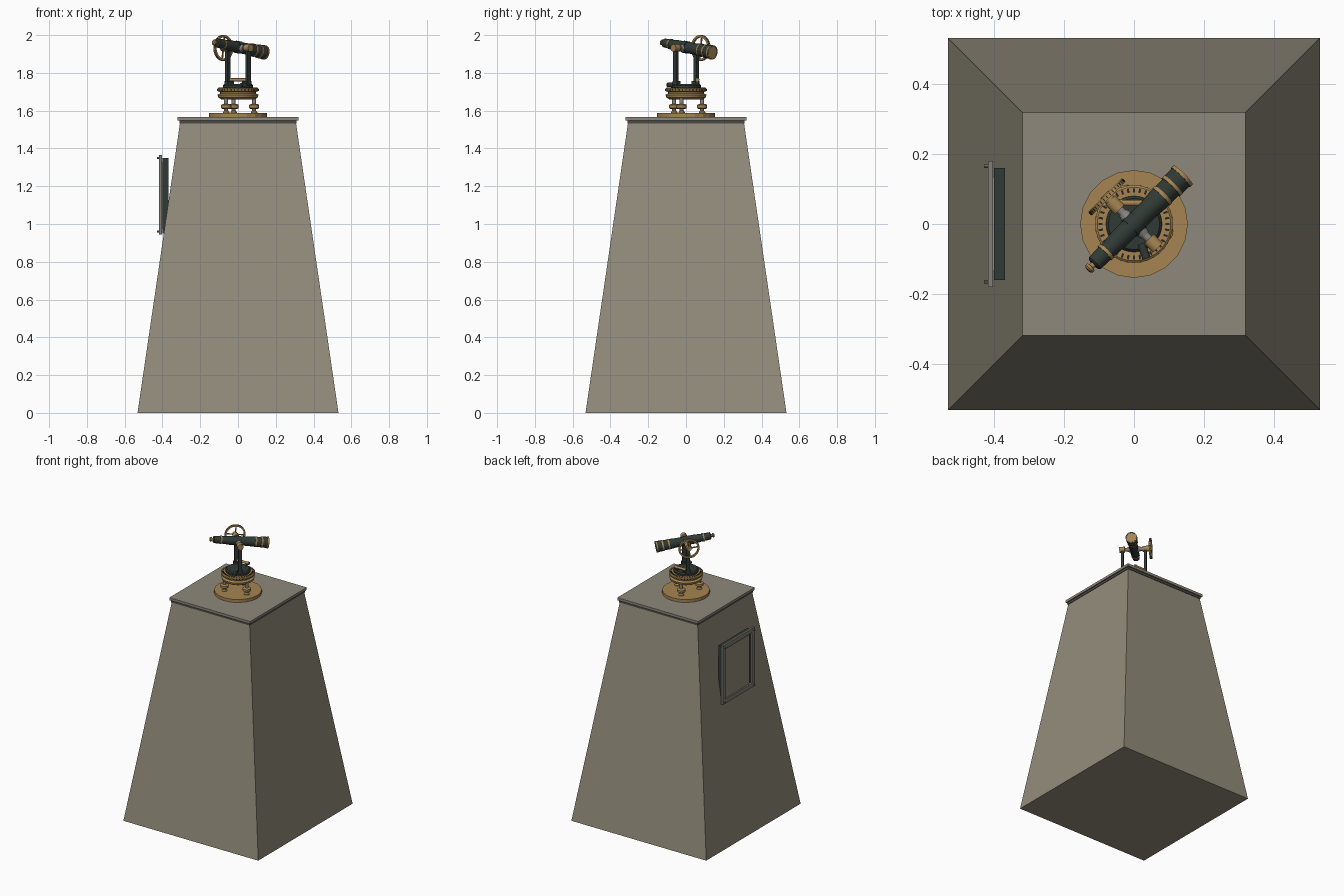
import bpy, bmesh, math
from mathutils import Matrix

if "Cube" in bpy.data.objects:
    bpy.data.objects.remove(bpy.data.objects["Cube"])

T = Matrix.Translation
def R(deg, axis): return Matrix.Rotation(math.radians(deg), 4, axis)

def material(name, rgb):
    m = bpy.data.materials.new(name)
    m.diffuse_color = (*rgb, 1)
    m.use_nodes = True
    m.node_tree.nodes["Principled BSDF"].inputs["Base Color"].default_value = m.diffuse_color
    return m

STONE = material("pier_stone", (0.29, 0.265, 0.20))
CAPST = material("cap_stone", (0.27, 0.25, 0.20))
LEAD = material("dark_joint", (0.07, 0.068, 0.06))
BRASS = material("brass", (0.38, 0.235, 0.085))
GREEN = material("dark_green_enamel", (0.030, 0.042, 0.036))
STEEL = material("steel", (0.24, 0.23, 0.22))
FRAME = material("frame_grey", (0.22, 0.21, 0.175))
BLACK = material("black_marks", (0.02, 0.02, 0.018))

def finish(name, bm, mat, smooth=True):
    bmesh.ops.recalc_face_normals(bm, faces=bm.faces[:])
    me = bpy.data.meshes.new(name)
    bm.to_mesh(me)
    bm.free()
    me.materials.append(mat)
    ob = bpy.data.objects.new(name, me)
    bpy.context.collection.objects.link(ob)
    if smooth:
        bpy.ops.object.select_all(action='DESELECT')
        ob.select_set(True)
        bpy.context.view_layer.objects.active = ob
        bpy.ops.object.shade_smooth_by_angle(angle=math.radians(35))
    return ob

def lathe(name, profile, mat, mtx=Matrix(), segs=24, closed=False, smooth=True):
    """Turn (radius, height) points about local z; open profiles get end caps."""
    bm = bmesh.new()
    rings = [[bm.verts.new((r * math.cos(2 * math.pi * i / segs),
                            r * math.sin(2 * math.pi * i / segs), z))
              for i in range(segs)] for r, z in profile]
    pairs = list(zip(rings, rings[1:])) + ([(rings[-1], rings[0])] if closed else [])
    for a, b in pairs:
        for i in range(segs):
            j = (i + 1) % segs
            bm.faces.new((a[i], a[j], b[j], b[i]))
    if not closed:
        bm.faces.new(rings[0])
        bm.faces.new(rings[-1])
    bm.transform(mtx)
    return finish(name, bm, mat, smooth)

def rod(name, r, z0, z1, mat, mtx=Matrix(), segs=20):
    return lathe(name, [(r, z0), (r, z1)], mat, mtx, segs)

def boxes(name, mat, items):
    """One object from several (size, matrix) boxes."""
    bm = bmesh.new()
    for size, mtx in items:
        bmesh.ops.create_cube(bm, size=1, matrix=mtx @ Matrix.Diagonal((*size, 1)))
    return finish(name, bm, mat, False)

# Tapered stone pier with a joint and cap slab
s2 = math.sqrt(2)
R45 = R(45, 'Z')
lathe("pier", [(0.532 * s2, 0), (0.307 * s2, 1.535)], STONE, R45, 4, smooth=False)
boxes("cap_joint", LEAD, [((0.622, 0.622, 0.017), T((0, 0, 1.5415)))])
boxes("cap_slab", CAPST, [((0.638, 0.638, 0.018), T((0, 0, 1.558)))])

# Inspection panel on the left face: dark box, stone door, frame and bolts
boxes("panel_box", GREEN, [((0.032, 0.32, 0.40), T((-0.384, 0, 1.15)))])
boxes("panel_door", STONE, [((0.008, 0.27, 0.35), T((-0.403, 0, 1.15)))])
boxes("panel_frame", FRAME,
      [((0.014, 0.03, 0.42), T((-0.410, s * 0.165, 1.155))) for s in (-1, 1)] +
      [((0.014, 0.30, 0.03), T((-0.410, 0, 1.155 + s * 0.195))) for s in (-1, 1)])
for sy in (-1, 1):
    for sz in (-1, 1):
        rod("frame_bolt", 0.005, 0.0, 0.013, STEEL,
            T((-0.416, sy * 0.165, 1.155 + sz * 0.195)) @ R(-90, 'Y'), 8)

# Base plate and levelling screws
lathe("base_plate", [(0.154, 1.566), (0.154, 1.588)], BRASS, segs=20, smooth=False)
for a in (-15, 105, 225):
    m = R(a, 'Z') @ T((0.0885, 0, 0))
    rod("levelling_screw", 0.011, 1.588, 1.675, STEEL, m, 12)
    lathe("screw_foot", [(0.018, 1.587), (0.018, 1.592), (0.011, 1.60)], BRASS, m, 12)
    lathe("screw_knob", [(0.019, 1.609), (0.027, 1.614), (0.027, 1.630), (0.019, 1.635)],
          BRASS, m, 16)

# Tribrach and horizontal circle
lathe("tribrach", [(0.085, 1.658), (0.104, 1.669), (0.108, 1.684), (0.094, 1.692),
                   (0.094, 1.702)], BRASS, segs=32)
lathe("horizontal_circle", [(0.098, 1.700), (0.111, 1.705), (0.111, 1.715), (0.105, 1.720)],
      BRASS, segs=32)
boxes("horizontal_marks", BLACK,
      [((0.012, 0.006, 0.004), R(i * 10, 'Z') @ T((0.096, 0, 1.7205))) for i in range(36)] +
      [((0.003, 0.005, 0.007), R(i * 10, 'Z') @ T((0.110, 0, 1.710))) for i in range(36)])
lathe("upper_plate", [(0.080, 1.715), (0.080, 1.733), (0.073, 1.742)], GREEN, segs=32)

# Plate level and clamp
rod("plate_level", 0.009, -0.042, 0.042, BRASS, T((0, 0.060, 1.763)) @ R(90, 'Y'), 16)
for s in (-1, 1):
    rod("level_end", 0.011, -0.005, 0.005, BRASS, T((s * 0.04, 0.060, 1.763)) @ R(90, 'Y'), 16)
boxes("level_brackets", GREEN,
      [((0.008, 0.014, 0.026), T((s * 0.026, 0.058, 1.747))) for s in (-1, 1)])
rod("clamp_screw", 0.012, 0.06, 0.105, GREEN, R(-70, 'Z') @ T((0, 0, 1.736)) @ R(90, 'Y'), 12)

# Standards: local x runs along the telescope, local y along the trunnion
H = T((0, 0, 1.932)) @ R45
for s in (-1, 1):
    boxes("standard", GREEN, [((0.024, 0.016, 0.195), H @ T((0, s * 0.076, -0.098))),
                              ((0.036, 0.024, 0.02), H @ T((0, s * 0.072, -0.185)))])
AX = H @ R(-90, 'X')          # local z becomes the trunnion direction
rod("trunnion_axle", 0.012, -0.09, 0.11, STEEL, AX)
rod("bearing_left", 0.020, 0.058, 0.096, BRASS, AX)
rod("bearing_right", 0.020, -0.096, -0.060, BRASS, AX)
for s in (-1, 1):
    lathe("trunnion_cone", [(0.022, s * 0.02), (0.014, s * 0.045)], STEEL, AX)

# Vertical circle: rim, hub, spokes and marks
lathe("vertical_circle", [(0.057, 0.103), (0.068, 0.103), (0.068, 0.117), (0.057, 0.117)],
      BRASS, AX, 36, closed=True)
rod("circle_hub", 0.016, 0.094, 0.120, BRASS, AX)
boxes("circle_spokes", BRASS,
      [((0.118, 0.007, 0.006), AX @ T((0, 0, 0.11)) @ R(a, 'Z')) for a in (8, 98)])
boxes("circle_marks", BLACK,
      [((0.002, 0.003, 0.008), AX @ R(i * 10, 'Z') @ T((0.068, 0, 0.11))) for i in range(36)])

# Telescope tube, tilted slightly down toward the objective
TUBE = H @ T((0, 0, 0.004)) @ R(98, 'Y')
lathe("telescope_tube", [(0.017, -0.165), (0.024, -0.160), (0.025, -0.10), (0.029, -0.06),
                         (0.030, 0.06), (0.033, 0.10), (0.033, 0.150), (0.036, 0.155),
                         (0.036, 0.200), (0.030, 0.200), (0.030, 0.190)], GREEN, TUBE)
for u, r in ((-0.115, 0.028), (0.115, 0.035), (0.155, 0.037), (0.195, 0.0385)):
    rod("tube_band", r, u - 0.005, u + 0.005, BRASS, TUBE, 24)
rod("tube_collar", 0.0325, -0.016, 0.016, GREEN, TUBE, 24)
lathe("eyepiece", [(0.009, -0.163), (0.009, -0.174), (0.015, -0.176), (0.015, -0.183),
                   (0.009, -0.188)], BRASS, TUBE, 16)
rod("objective_lens", 0.029, 0.188, 0.192, BLACK, TUBE, 24)
